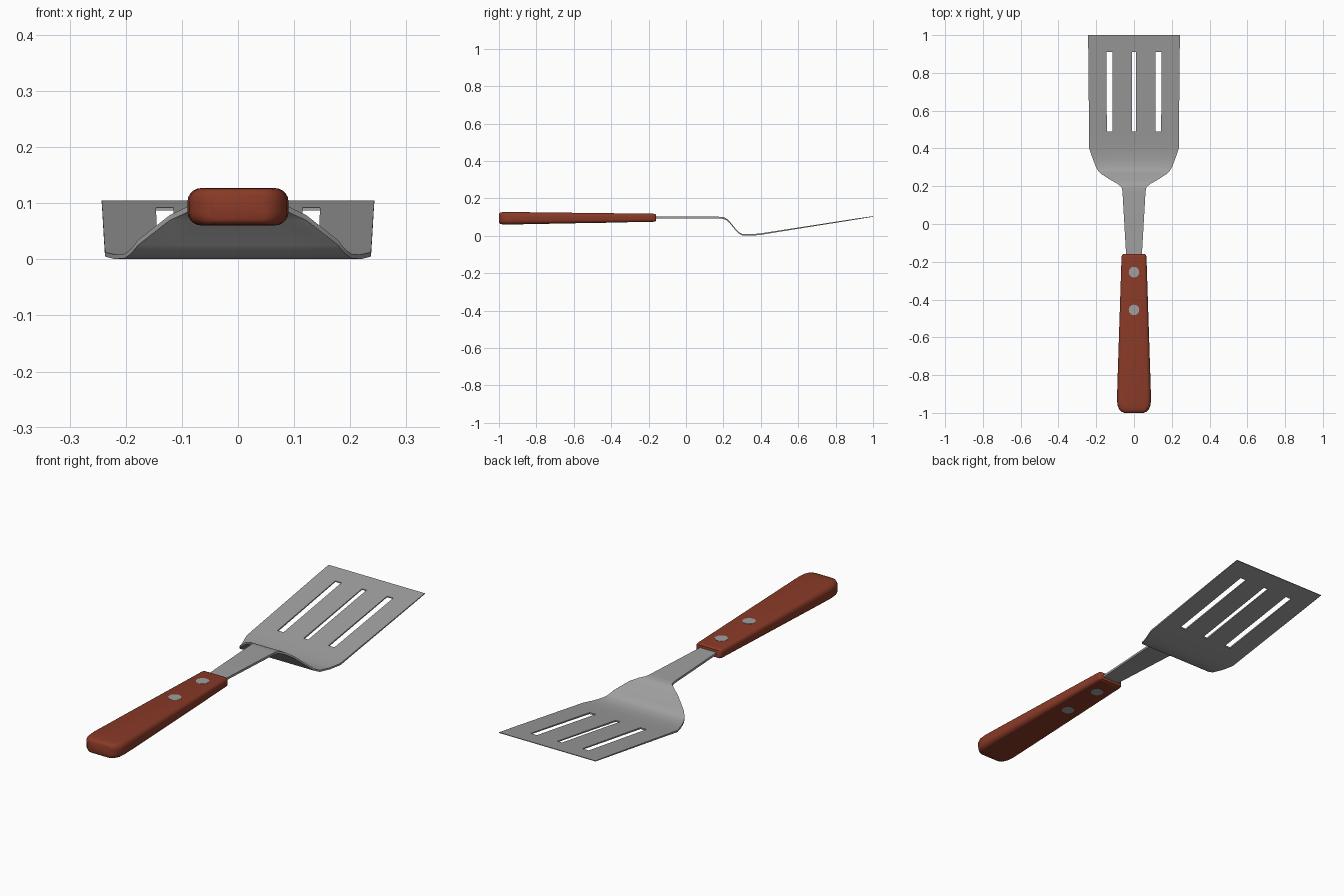
import bpy, bmesh, math

if "Cube" in bpy.data.objects:
    bpy.data.objects.remove(bpy.data.objects["Cube"])


def material(name, rgb):
    m = bpy.data.materials.new(name)
    m.diffuse_color = (*rgb, 1)
    m.use_nodes = True
    m.node_tree.nodes["Principled BSDF"].inputs["Base Color"].default_value = m.diffuse_color
    return m


STEEL = material("brushed steel", (0.35, 0.35, 0.35))
WOOD = material("red brown wood", (0.25, 0.042, 0.02))


def make_object(name, bm, mat, angle):
    bmesh.ops.recalc_face_normals(bm, faces=bm.faces)
    me = bpy.data.meshes.new(name)
    bm.to_mesh(me)
    bm.free()
    ob = bpy.data.objects.new(name, me)
    bpy.context.collection.objects.link(ob)
    me.materials.append(mat)
    bpy.ops.object.select_all(action='DESELECT')
    bpy.context.view_layer.objects.active = ob
    ob.select_set(True)
    bpy.ops.object.shade_smooth_by_angle(angle=math.radians(angle))
    return ob


# Blade and neck: stations of (y, half width, mid z, thickness)
stations = [
    (-0.30, 0.040, 0.097, 0.010), (-0.16, 0.042, 0.097, 0.010),
    (0.17, 0.061, 0.097, 0.010), (0.195, 0.066, 0.096, 0.010),
    (0.213, 0.088, 0.090, 0.010), (0.232, 0.122, 0.074, 0.009),
    (0.268, 0.178, 0.030, 0.009), (0.284, 0.191, 0.014, 0.008),
    (0.302, 0.202, 0.006, 0.008), (0.35, 0.220, 0.0045, 0.008),
    (0.40, 0.237, 0.009, 0.008), (0.49, 0.238, 0.0235, 0.007),
    (0.91, 0.242, 0.0895, 0.005), (1.0, 0.243, 0.1035, 0.003),
]
columns = [-1, -0.604, -0.475, -0.048, 0.048, 0.475, 0.604, 1]
bm = bmesh.new()
layers = []
for side in (1, -1):
    layers.append([[bm.verts.new((c * w, y, z + side * t / 2)) for c in columns]
                   for y, w, z, t in stations])
cells = {(i, j) for i in range(len(stations) - 1) for j in range(len(columns) - 1)
         if not (i == 11 and j in (1, 3, 5))}          # three open slots
for i, j in cells:
    for g in layers:
        bm.faces.new((g[i][j], g[i][j + 1], g[i + 1][j + 1], g[i + 1][j]))
    # rim walls wherever there is no neighbouring cell
    for di, dj, a, b in ((-1, 0, (0, 0), (0, 1)), (1, 0, (1, 0), (1, 1)),
                         (0, -1, (0, 0), (1, 0)), (0, 1, (0, 1), (1, 1))):
        if (i + di, j + dj) not in cells:
            top, bot = layers
            p, q = (i + a[0], j + a[1]), (i + b[0], j + b[1])
            bm.faces.new((top[p[0]][p[1]], top[q[0]][q[1]],
                          bot[q[0]][q[1]], bot[p[0]][p[1]]))
make_object("slotted_blade_and_neck", bm, STEEL, 40)

# Handle: rounded rectangle sections (y, half width, z low, z high, corner radius)
sections = [
    (-1.0, 0.050, 0.070, 0.117, 0.014), (-0.995, 0.064, 0.064, 0.123, 0.019),
    (-0.982, 0.078, 0.061, 0.1265, 0.023), (-0.962, 0.087, 0.060, 0.127, 0.024),
    (-0.93, 0.090, 0.0605, 0.127, 0.024), (-0.85, 0.088, 0.062, 0.126, 0.023),
    (-0.175, 0.066, 0.075, 0.118, 0.014), (-0.166, 0.064, 0.076, 0.117, 0.013),
    (-0.160, 0.059, 0.080, 0.113, 0.010),
]
STEPS = 5
bm = bmesh.new()
rings = []
for y, w, lo, hi, r in sections:
    ring = []
    for k, (cx, cz) in enumerate([(w - r, hi - r), (r - w, hi - r),
                                  (r - w, lo + r), (w - r, lo + r)]):
        for s in range(STEPS + 1):
            a = math.pi / 2 * (k + s / STEPS)
            ring.append(bm.verts.new((cx + r * math.cos(a), y, cz + r * math.sin(a))))
    rings.append(ring)
n = len(rings[0])
for a, b in zip(rings, rings[1:]):
    for k in range(n):
        bm.faces.new((a[k], a[(k + 1) % n], b[(k + 1) % n], b[k]))
bm.faces.new(rings[0])
bm.faces.new(rings[-1])
make_object("handle", bm, WOOD, 50)

# Rivets running through the handle, nearly flush on both faces
for name, y, lo, hi in (("front_rivet", -0.255, 0.0725, 0.1198),
                        ("rear_rivet", -0.455, 0.0686, 0.1222)):
    bm = bmesh.new()
    bmesh.ops.create_cone(bm, cap_ends=True, segments=24, radius1=0.028,
                          radius2=0.028, depth=hi - lo)
    bmesh.ops.translate(bm, verts=bm.verts, vec=(0, y, (lo + hi) / 2))
    make_object(name, bm, STEEL, 30)
